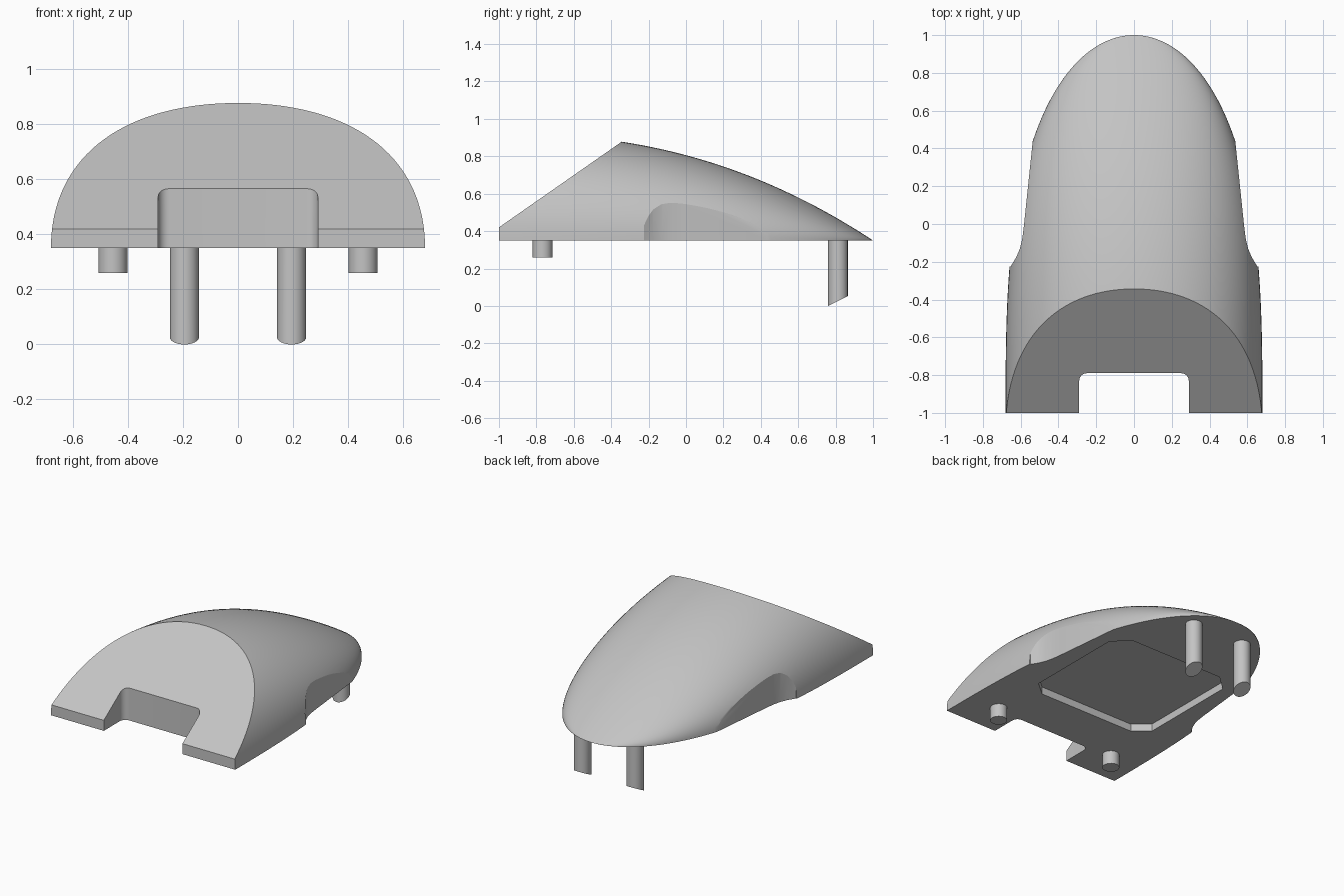
import bpy, bmesh, math
from mathutils import Vector

cube = bpy.data.objects.get("Cube")
if cube:
    bpy.data.objects.remove(cube, do_unlink=True)

BASE = 0.35   # height of the flat underside

grey = bpy.data.materials.new("light grey")
grey.use_nodes = True
colour = (0.55, 0.55, 0.55, 1)
grey.diffuse_color = colour
grey.node_tree.nodes["Principled BSDF"].inputs["Base Color"].default_value = colour


def make_object(name, bm):
    bmesh.ops.recalc_face_normals(bm, faces=bm.faces[:])
    mesh = bpy.data.meshes.new(name)
    bm.to_mesh(mesh)
    bm.free()
    obj = bpy.data.objects.new(name, mesh)
    bpy.context.collection.objects.link(obj)
    mesh.materials.append(grey)
    return obj


def select(obj):
    bpy.ops.object.select_all(action='DESELECT')
    obj.select_set(True)
    bpy.context.view_layer.objects.active = obj


def prism(name, outline, place, low, high):
    """Extrude a 2D outline; place(a, b, h) maps it into space."""
    bm = bmesh.new()
    face = bm.faces.new([bm.verts.new(place(a, b, low)) for a, b in outline])
    new = bmesh.ops.extrude_face_region(bm, geom=[face])["geom"]
    shift = Vector(place(0, 0, high)) - Vector(place(0, 0, low))
    bmesh.ops.translate(bm, vec=shift, verts=[v for v in new if isinstance(v, bmesh.types.BMVert)])
    return make_object(name, bm)


def cut(target, cutter):
    cutter.hide_render = True
    mod = target.modifiers.new("cut", 'BOOLEAN')
    mod.operation = 'DIFFERENCE'
    mod.solver = 'EXACT'
    mod.object = cutter
    select(target)
    bpy.ops.object.modifier_apply(modifier=mod.name)
    bpy.data.objects.remove(cutter, do_unlink=True)


def upright(a, b, h):
    return (a, b, h)


def sideways(a, b, h):
    return (h, a, b)


# Domed shell: half-oval sections lofted from the front to the rounded tail
RINGS, STEPS = 56, 64
bm = bmesh.new()
rings = []
for i in range(RINGS):
    s = math.sin(math.pi / 2 * i / RINGS)
    width = 0.68 * math.sqrt(1 - s ** 2.95)
    height = 0.572 * (1 - s ** 2.3)
    ring = []
    for j in range(STEPS + 1):
        t = math.pi * j / STEPS
        c, n = math.cos(t), max(math.sin(t), 0)
        if j == STEPS:
            n = 0
        x = math.copysign(abs(c) ** 0.95, c) * width
        ring.append(bm.verts.new((x, 2 * s - 1, BASE + height * n ** 0.95)))
    rings.append(ring)
for a, b in zip(rings, rings[1:]):
    for j in range(STEPS):
        bm.faces.new((a[j], a[j + 1], b[j + 1], b[j]))
tip = bm.verts.new((0, 1, BASE))
for j in range(STEPS):
    bm.faces.new((rings[-1][j], rings[-1][j + 1], tip))
bm.faces.new(rings[0])
bm.faces.new([r[0] for r in rings] + [tip] + [r[-1] for r in reversed(rings)])
shell = make_object("shell", bm)

# Sloping front face
slope = (0.877 - 0.42) / 0.655
cut(shell, prism("slope_cutter", [(-1.2, 0.42 - 0.2 * slope), (0, 0.42 + slope), (0, 1.5), (-1.2, 1.5)],
                 sideways, -1, 1))

# Front notch with rounded inner corners
notch = [(-0.29, -1.2), (0.29, -1.2)]
for side in (1, -1):
    for k in range(9):
        t = math.pi / 16 * (k if side > 0 else 8 - k)
        notch.append((side * (0.25 + 0.04 * math.cos(t)), -0.83 + 0.04 * math.sin(t)))
cut(shell, prism("notch_cutter", notch, upright, 0.2, 1.2))

# Shallow grip scoops in both flanks
scoop = [(0.653, -0.225), (0.623, -0.175), (0.604, -0.13), (0.592, -0.08),
         (0.584, -0.02), (0.535, 0.45), (0.535, 0.6), (0.9, 0.6), (0.9, -0.225)]
for side in (1, -1):
    cut(shell, prism("scoop_cutter", [(side * x, y) for x, y in scoop], upright, 0.2, 1.2))

# Eight-sided recess in the underside
half = [(0.36, -0.46), (0.46, -0.375), (0.46, 0.31), (0.35, 0.41)]
recess = half + [(-x, y) for x, y in reversed(half)]
cut(shell, prism("recess_cutter", recess, upright, 0.2, BASE + 0.05))

select(shell)
bpy.ops.object.shade_smooth_by_angle(angle=math.radians(25))


# Pegs under the front corners and slant-cut pins under the tail
def peg(name, x, y, bottom, slant=0.0):
    radius = 0.053
    bm = bmesh.new()
    bmesh.ops.create_cone(bm, cap_ends=True, segments=40, radius1=radius, radius2=radius, depth=1)
    for v in bm.verts:
        low = v.co.z < 0
        v.co.z = bottom + slant * (v.co.y + radius) if low else BASE + 0.02
        v.co.x += x
        v.co.y += y
    obj = make_object(name, bm)
    select(obj)
    bpy.ops.object.shade_smooth_by_angle(angle=math.radians(30))


for side, label in ((1, "left"), (-1, "right")):
    peg("front_peg_" + label, side * 0.455, -0.767, 0.26)
    peg("rear_pin_" + label, side * 0.195, 0.812, 0.0, 0.5)
